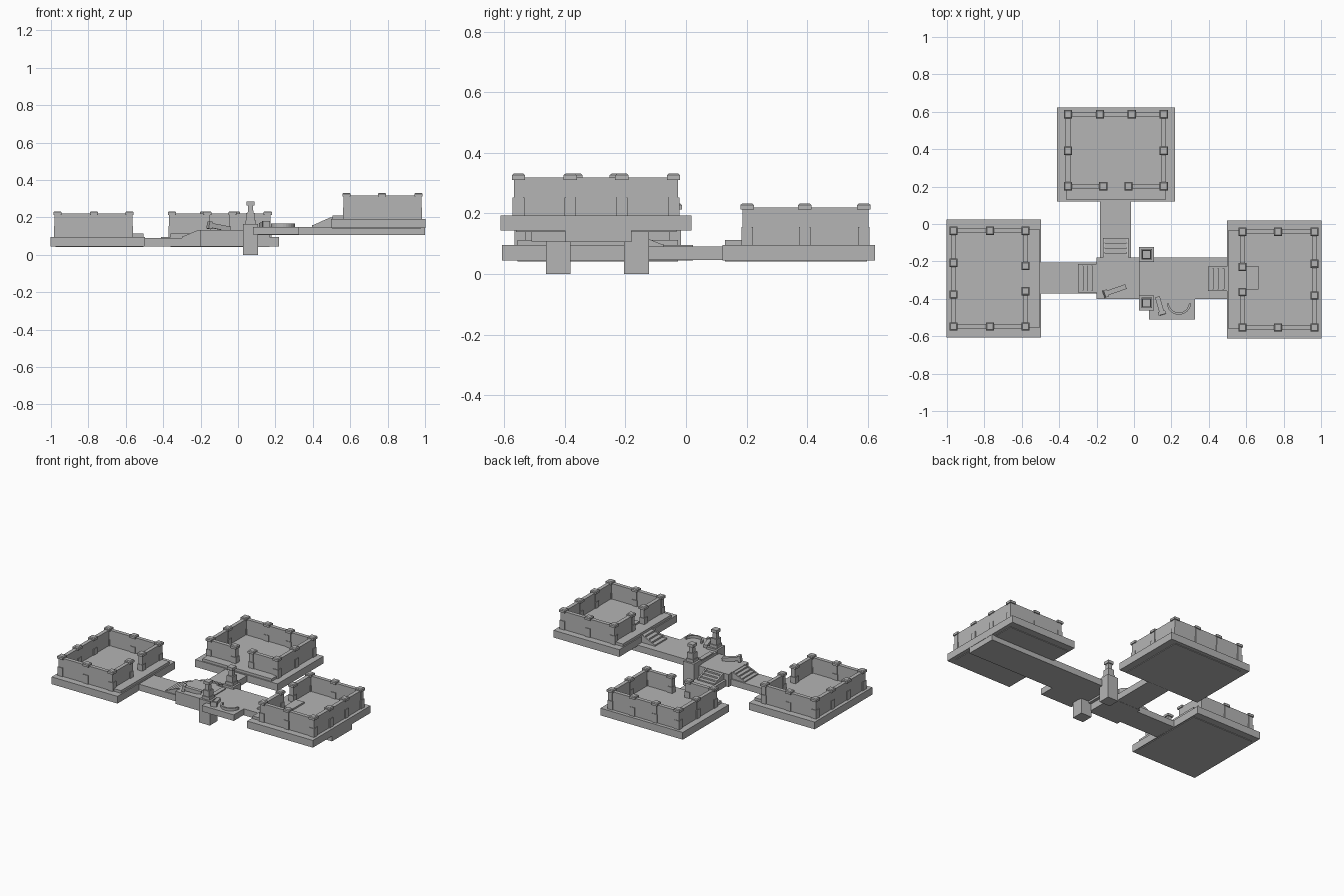
import bpy, bmesh, math
from mathutils import Matrix, Vector

cube = bpy.data.objects.get("Cube")
if cube:
    bpy.data.objects.remove(cube)

stone = bpy.data.materials.new("grey_stone")
stone.use_nodes = True
GREY = (0.46, 0.46, 0.46, 1)
stone.diffuse_color = GREY
stone.node_tree.nodes["Principled BSDF"].inputs["Base Color"].default_value = GREY


def finish(name, bm, place=Matrix()):
    bmesh.ops.recalc_face_normals(bm, faces=bm.faces)
    mesh = bpy.data.meshes.new(name)
    bm.to_mesh(mesh)
    bm.free()
    mesh.materials.append(stone)
    ob = bpy.data.objects.new(name, mesh)
    ob.matrix_world = place
    bpy.context.collection.objects.link(ob)
    return ob


def add_box(bm, x0, x1, y0, y1, z0, z1, taper=1.0):
    size = Vector((x1 - x0, y1 - y0, z1 - z0))
    mid = Vector((x0 + x1, y0 + y1, z0 + z1)) / 2
    verts = bmesh.ops.create_cube(bm, size=1)["verts"]
    for v in verts:
        k = taper if v.co.z > 0 else 1
        v.co = mid + Vector((v.co.x * size.x * k, v.co.y * size.y * k, v.co.z * size.z))


def box(name, *dims):
    bm = bmesh.new()
    add_box(bm, *dims)
    return finish(name, bm)


def add_block(bm, x, y, half, z0, z1, taper=1.0):
    add_box(bm, x - half, x + half, y - half, y + half, z0, z1, taper)


def add_post(bm, x, y):
    add_block(bm, x, y, 0.019, 0.04, 0.11)
    add_block(bm, x, y, 0.015, 0.06, 0.17)
    add_block(bm, x, y, 0.022, 0.168, 0.183)
    add_block(bm, x, y, 0.022, 0.183, 0.188, 0.75)


# Walled courtyard: gate faces local -y, base bottom at local z = 0
def courtyard(label, x, y, z, angle):
    place = Matrix.Translation((x, y, z)) @ Matrix.Rotation(math.radians(angle), 4, 'Z')
    bm = bmesh.new()
    add_box(bm, -0.315, 0.315, -0.252, 0.252, 0, 0.05)
    finish(label + "_base", bm, place)
    bm = bmesh.new()
    add_box(bm, -0.265, 0.265, -0.244, 0.225, -0.004, 0.068)
    finish(label + "_floor", bm, place)

    side, front, back, gate = 0.256, -0.17, 0.215, 0.067
    bm = bmesh.new()
    for s in (-1, 1):
        for px, py in ((side, front), (side, 0.02), (side, back), (0.085, back), (gate, front)):
            add_post(bm, s * px, py)
    finish(label + "_posts", bm, place)

    t, top = 0.013, 0.175
    bm = bmesh.new()
    add_box(bm, -side, side, back - t, back + t, 0.04, top)
    for s in (-1, 1):
        a, b = sorted((s * gate, s * side))
        add_box(bm, a, b, front - t, front + t, 0.04, top)
        add_box(bm, s * side - t, s * side + t, front, back, 0.04, top)
    finish(label + "_walls", bm, place)


courtyard("back_courtyard", -0.097, 0.372, 0.045, 0)
courtyard("right_courtyard", -0.75, -0.292, 0.045, 90)
courtyard("left_courtyard", 0.75, -0.297, 0.143, -90)

# Walkways and middle terrace
box("right_walkway", -0.52, -0.19, -0.372, -0.207, 0.046, 0.09)
box("back_walkway", -0.182, -0.015, -0.19, 0.13, 0.046, 0.09)
box("terrace_base", -0.2, 0.03, -0.4, -0.18, 0.045, 0.092)
box("terrace_top", -0.2, 0.05, -0.4, -0.18, 0.092, 0.132)
box("left_walkway", 0.03, 1.0, -0.4, -0.18, 0.105, 0.15)
box("walkway_threshold", 0.035, 0.065, -0.35, -0.225, 0.12, 0.156)
box("side_balcony", 0.08, 0.325, -0.51, -0.39, 0.108, 0.15)
box("inner_step", 0.6, 0.665, -0.35, -0.225, 0.19, 0.222)


# Stairs climb along local +y between two sloping rails
def stairs(name, x, y, z, angle, width, length, height, steps=4):
    bm = bmesh.new()
    for i in range(steps):
        add_box(bm, -width / 2, width / 2, length * i / steps, length,
                0, height * (i + 1) / (steps + 0.5))
    for s in (-1, 1):
        xa = s * width / 2
        profile = [(0, 0), (length, 0), (length, height), (length * 0.85, height), (0, 0.008)]
        face = bm.faces.new([bm.verts.new((xa, py, pz)) for py, pz in profile])
        out = bmesh.ops.extrude_face_region(bm, geom=[face])["geom"]
        for v in out:
            if isinstance(v, bmesh.types.BMVert):
                v.co.x -= s * 0.01
    place = Matrix.Translation((x, y, z)) @ Matrix.Rotation(math.radians(angle), 4, 'Z')
    finish(name, bm, place)


stairs("right_stairs", -0.3, -0.29, 0.088, -90, 0.15, 0.105, 0.046)
stairs("back_stairs", -0.098, -0.075, 0.088, 180, 0.135, 0.11, 0.046)
stairs("left_stairs", 0.395, -0.292, 0.148, -90, 0.13, 0.115, 0.052)

# Pair of pedestals with pillars flanking the walkway
for label, y in (("back", -0.163), ("front", -0.422)):
    bm = bmesh.new()
    add_block(bm, 0.067, y, 0.041, 0, 0.165)
    finish(label + "_pedestal", bm)
    bm = bmesh.new()
    add_block(bm, 0.067, y, 0.028, 0.163, 0.185)
    add_block(bm, 0.067, y, 0.023, 0.185, 0.225)
    add_block(bm, 0.067, y, 0.015, 0.225, 0.265, 0.9)
    add_block(bm, 0.067, y, 0.021, 0.265, 0.285)
    finish(label + "_pillar", bm)


# Fallen columns lie between two points, with the cap at the first
def fallen_column(name, cap, foot):
    cap, foot = Vector(cap), Vector(foot)
    axis = cap - foot
    bm = bmesh.new()
    add_block(bm, 0, 0, 0.013, 0, axis.length)
    add_block(bm, 0, 0, 0.02, axis.length - 0.018, axis.length)
    finish(name, bm, Matrix.Translation(foot) @ axis.to_track_quat('Z', 'Y').to_matrix().to_4x4())


fallen_column("terrace_fallen_column", (-0.16, -0.375, 0.16), (-0.045, -0.335, 0.138))
fallen_column("balcony_fallen_column", (0.152, -0.485, 0.162), (0.125, -0.39, 0.158))

# Curved kerb on the balcony
bm = bmesh.new()
rings = []
for i in range(13):
    a = math.radians(185 + 170 * i / 12)
    rings.append([bm.verts.new((0.24 + r * math.cos(a), -0.42 + r * math.sin(a), z))
                  for r, z in ((0.065, 0.145), (0.065, 0.168), (0.054, 0.168), (0.054, 0.145))])
for p, q in zip(rings, rings[1:]):
    for j in range(4):
        k = (j + 1) % 4
        bm.faces.new((p[j], p[k], q[k], q[j]))
bm.faces.new(rings[0])
bm.faces.new(rings[-1])
finish("balcony_kerb", bm)
